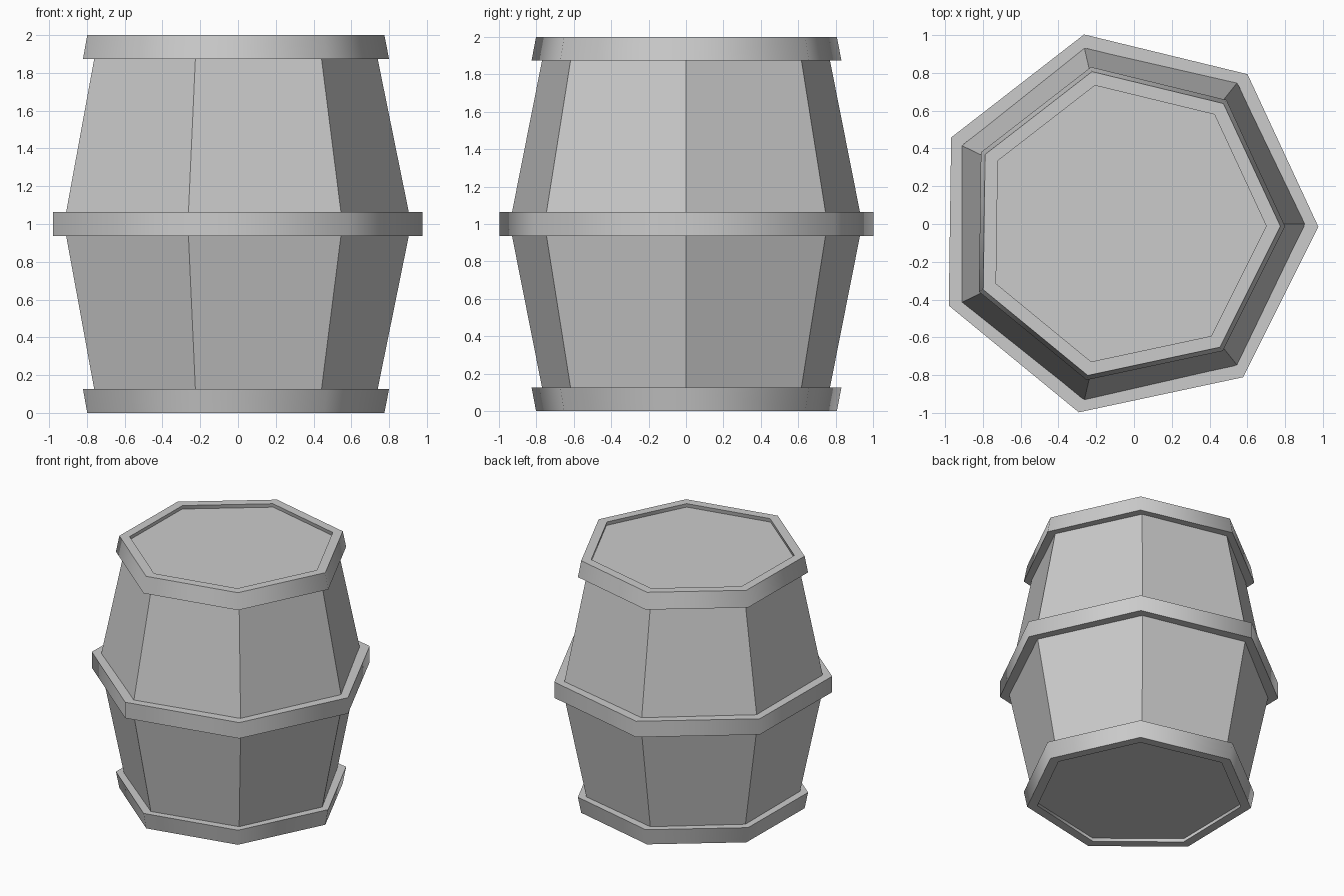
import bpy, bmesh
from math import cos, sin, pi, radians

if "Cube" in bpy.data.objects:
    bpy.data.objects.remove(bpy.data.objects["Cube"])

SIDES = 7
CX = -0.05  # heptagon centre, so the bounds are centred on x


def ring_points(r, z, turn):
    return [(CX + r * cos(turn + 2 * pi * i / SIDES),
             r * sin(turn + 2 * pi * i / SIDES), z) for i in range(SIDES)]


def lathe(name, profile, turn=0.0, closed=False):
    """Seven-sided lathe of (radius, z) points; capped, or closed as a ring."""
    bm = bmesh.new()
    rings = [[bm.verts.new(p) for p in ring_points(r, z, turn)] for r, z in profile]
    pairs = list(zip(rings, rings[1:]))
    if closed:
        pairs.append((rings[-1], rings[0]))
    else:
        bm.faces.new(rings[0])
        bm.faces.new(rings[-1])
    for a, b in pairs:
        for i in range(SIDES):
            j = (i + 1) % SIDES
            bm.faces.new((a[i], a[j], b[j], b[i]))
    bmesh.ops.recalc_face_normals(bm, faces=bm.faces)
    mesh = bpy.data.meshes.new(name)
    bm.to_mesh(mesh)
    bm.free()
    obj = bpy.data.objects.new(name, mesh)
    bpy.context.collection.objects.link(obj)
    return obj


def hoop(name, profile):
    obj = lathe(name, profile, radians(-0.8), closed=True)
    bpy.ops.object.select_all(action='DESELECT')
    bpy.context.view_layer.objects.active = obj
    obj.select_set(True)
    bpy.ops.object.shade_smooth_by_angle(angle=radians(60))


# Faceted body with ends recessed inside the hoops
lathe("barrel_body", [(0.77, 0.03), (0.967, 1.0), (0.77, 1.97)])

# Hoops: slanted end bands and a straight middle band
end_band = [(0.85, 1.873), (0.825, 2.0), (0.75, 2.0), (0.775, 1.873)]
hoop("top_hoop", end_band)
hoop("bottom_hoop", [(r, 2.0 - z) for r, z in end_band])
hoop("middle_hoop", [(1.026, 0.937), (1.026, 1.063), (0.95, 1.063), (0.95, 0.937)])
